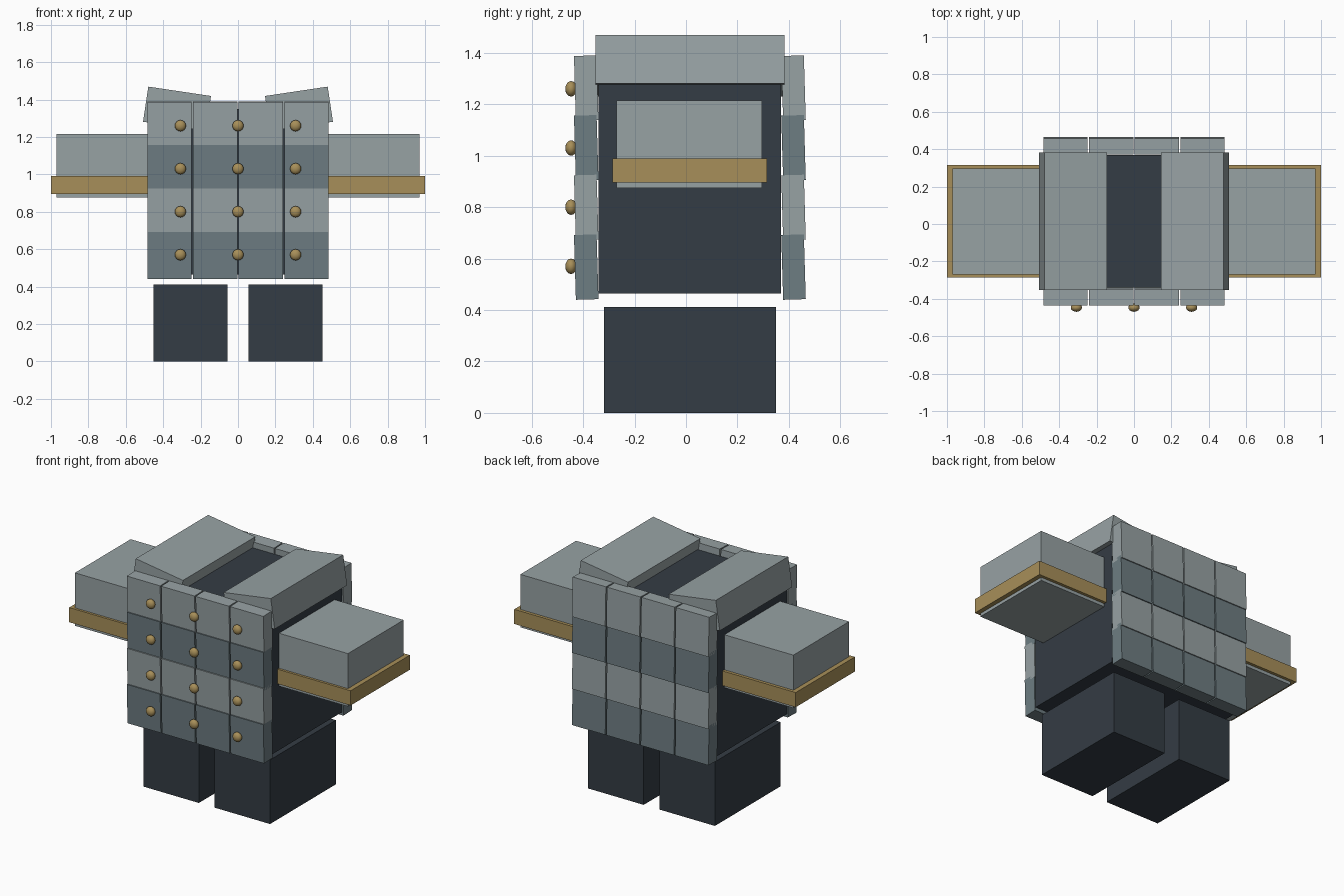
import bpy
from math import radians

if "Cube" in bpy.data.objects:
    bpy.data.objects.remove(bpy.data.objects["Cube"])


def material(name, rgb):
    m = bpy.data.materials.new(name)
    m.diffuse_color = (*rgb, 1)
    m.use_nodes = True
    m.node_tree.nodes["Principled BSDF"].inputs["Base Color"].default_value = m.diffuse_color
    return m


LIGHT = material("light_steel", (0.31, 0.36, 0.37))
DARK = material("dark_steel", (0.155, 0.205, 0.224))
CLOTH = material("dark_cloth", (0.034, 0.045, 0.058))
BRASS = material("brass", (0.39, 0.275, 0.10))


def box(name, centre, size, mat, rot=(0, 0, 0)):
    bpy.ops.mesh.primitive_cube_add(size=1, location=centre, rotation=rot)
    ob = bpy.context.object
    ob.name = name
    ob.scale = size
    bpy.ops.object.transform_apply(location=False, rotation=False, scale=True)
    ob.data.materials.append(mat)
    return ob


# Torso block
box("torso", (0, 0.015, 0.907), (0.96, 0.71, 0.886), CLOTH)

# Paired parts: legs, arms, arm trim, tilted shoulder plates
for side, s in (("right", 1), ("left", -1)):
    box(f"{side}_leg", (s * 0.253, 0.016, 0.206), (0.395, 0.668, 0.412), CLOTH)
    box(f"{side}_arm", (s * 0.72, 0.013, 1.045), (0.50, 0.565, 0.34), LIGHT)
    box(f"{side}_arm_trim", (s * 0.735, 0.015, 0.943), (0.53, 0.60, 0.094), BRASS)
    box(f"{side}_shoulder_plate", (s * 0.326, 0.015, 1.35), (0.339, 0.735, 0.19),
        LIGHT, (0, -s * radians(8.5), 0))

# Overlapping armour plates, front and back, leaning slightly
for face, y in (("front", -0.388), ("back", 0.418)):
    for row in range(4):
        for col in range(4):
            box(f"{face}_plate_{row}_{col}",
                ((col - 1.5) * 0.2445, y, 0.567 + row * 0.232),
                (0.2365, 0.088, 0.252), LIGHT if row % 2 else DARK,
                (radians(1.7), 0, 0))

# Flattened round rivets on the front
for row in range(4):
    for col in (-1, 0, 1):
        bpy.ops.mesh.primitive_uv_sphere_add(
            segments=16, ring_count=8, radius=0.03,
            location=(col * 0.308, -0.447, 0.57 + row * 0.23))
        rivet = bpy.context.object
        rivet.name = f"rivet_{row}_{col + 1}"
        rivet.scale.y = 0.75
        bpy.ops.object.shade_smooth()
        rivet.data.materials.append(BRASS)
